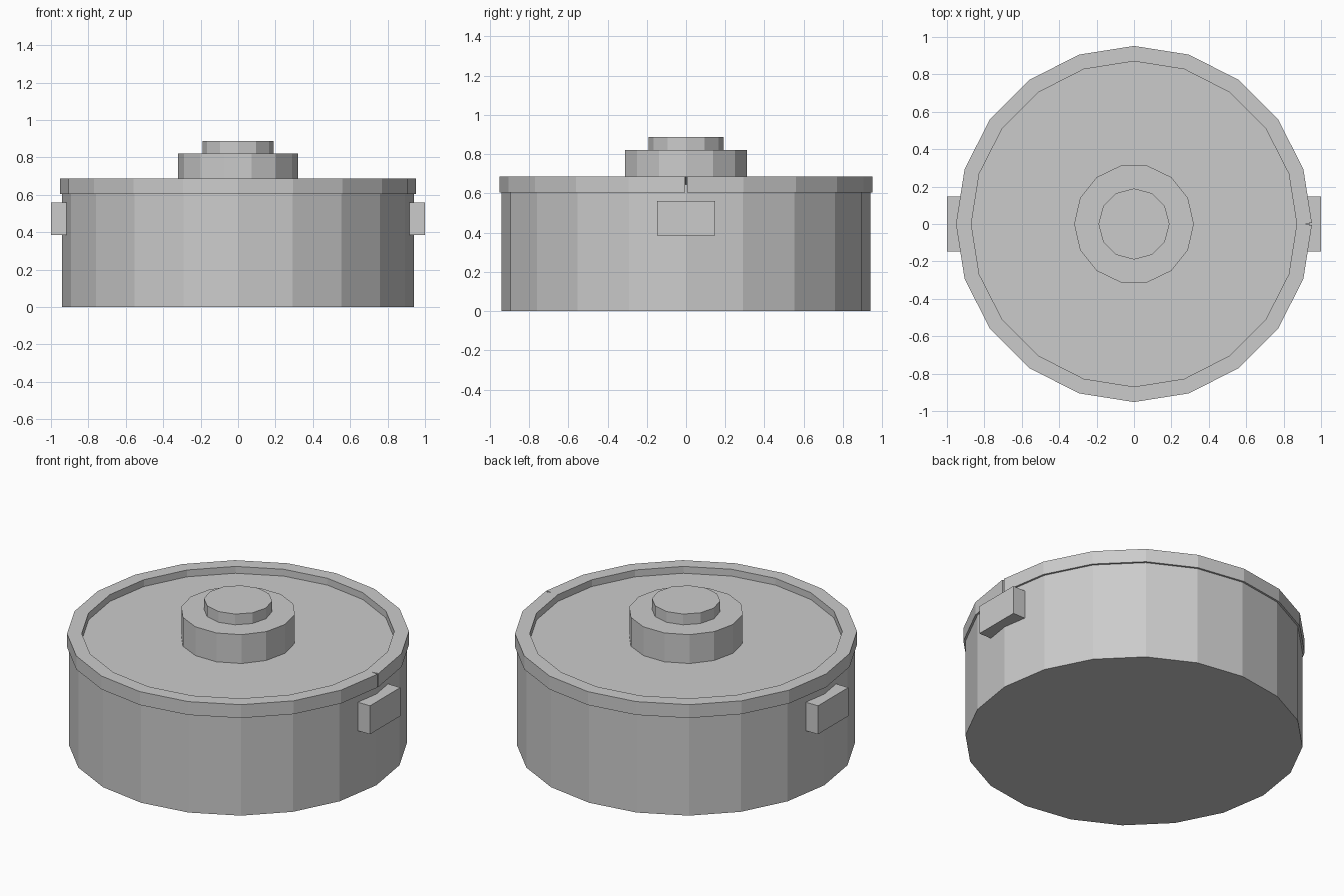
import bpy, bmesh
from math import pi, cos, sin, tan
from mathutils import Vector

if "Cube" in bpy.data.objects:
    bpy.data.objects.remove(bpy.data.objects["Cube"])

SIDES = 20


def cylinder(name, sides, radius, z0, z1):
    # Quarter turn puts a corner on the +x axis
    bpy.ops.mesh.primitive_cylinder_add(
        vertices=sides, radius=radius, depth=z1 - z0,
        location=(0, 0, (z0 + z1) / 2), rotation=(0, 0, pi / 2))
    bpy.context.object.name = name


def box(name, lo, hi):
    lo, hi = Vector(lo), Vector(hi)
    bpy.ops.mesh.primitive_cube_add(size=1, location=(lo + hi) / 2)
    ob = bpy.context.object
    ob.name = name
    ob.scale = hi - lo


def open_rim(name, radius, half_width, z0, z1):
    # Square band swept once round; its square-cut ends leave a small seam at +x
    bm = bmesh.new()
    step = 2 * pi / SIDES
    rings = []
    for i in range(SIDES + 1):
        a = i * step
        centre = Vector((radius * cos(a), radius * sin(a), 0))
        if i in (0, SIDES):
            # end cut is perpendicular to its own segment
            n = a + (step / 2 if i == 0 else -step / 2)
            out = Vector((cos(n), sin(n), 0)) * half_width * cos(step / 2)
        else:
            out = Vector((cos(a), sin(a), 0)) * half_width
        rings.append([bm.verts.new(centre + out * s + Vector((0, 0, z)))
                      for s, z in ((-1, z0), (1, z0), (1, z1), (-1, z1))])
    for a, b in zip(rings, rings[1:]):
        for k in range(4):
            j = (k + 1) % 4
            bm.faces.new((a[k], a[j], b[j], b[k]))
    bm.faces.new(rings[0])
    bm.faces.new(rings[-1])
    bmesh.ops.recalc_face_normals(bm, faces=bm.faces)
    mesh = bpy.data.meshes.new(name)
    bm.to_mesh(mesh)
    bm.free()
    bpy.context.collection.objects.link(bpy.data.objects.new(name, mesh))


# Pot body, whose top is the recessed lid surface
cylinder("pot_body", SIDES, 0.94, 0, 0.645)

# Raised rim
open_rim("rim", 0.911, 0.041, 0.605, 0.687)

# Stepped lid knob
cylinder("knob_base", 14, 0.32, 0.645, 0.822)
cylinder("knob_top", 12, 0.19, 0.822, 0.888)

# Side handles
for side, name in ((1, "right_handle"), (-1, "left_handle")):
    x0, x1 = sorted((0.9 * side, 1.0 * side))
    box(name, (x0, -0.147, 0.385), (x1, 0.147, 0.56))
